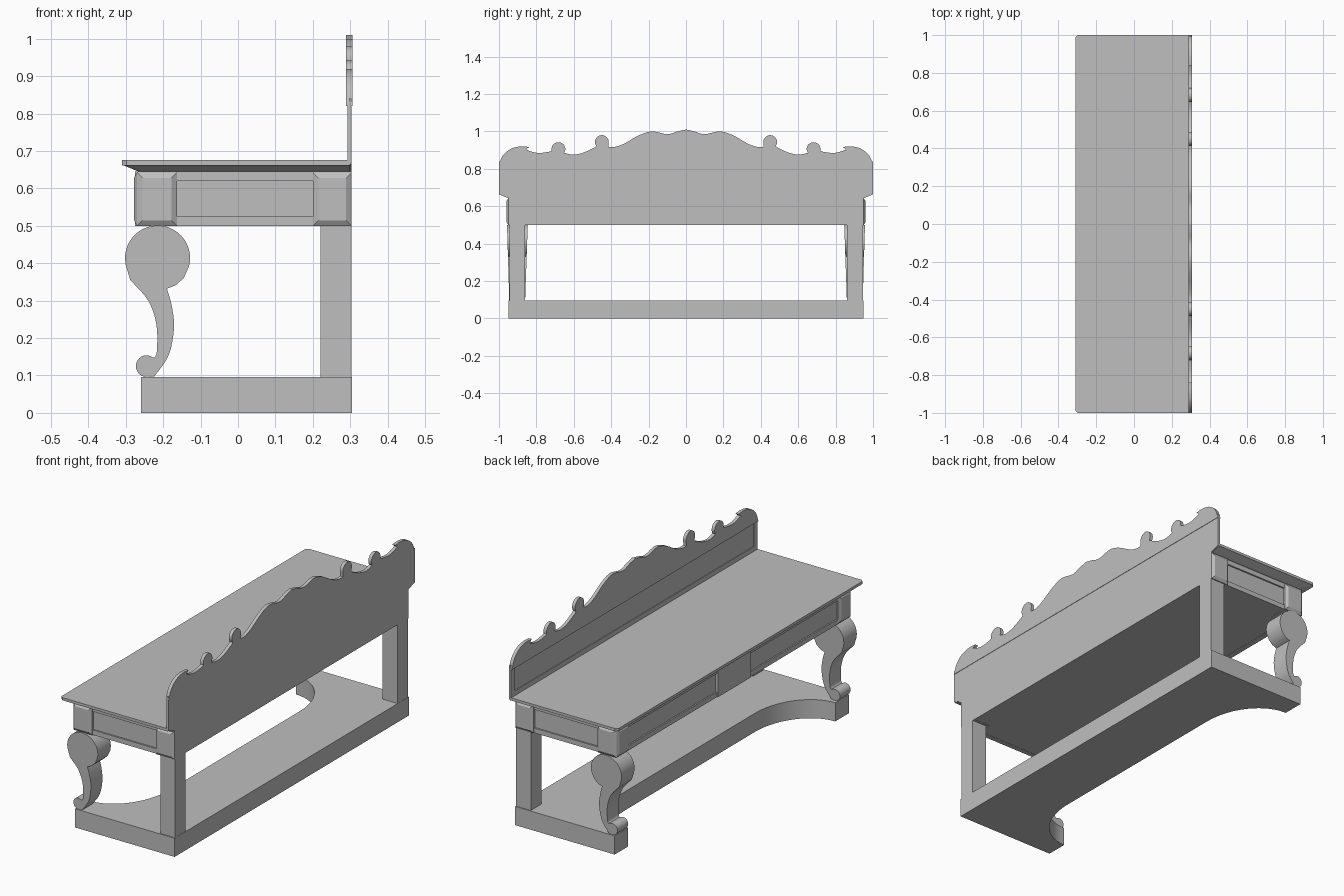
import bpy, bmesh, math
from mathutils import Vector

old = bpy.data.objects.get("Cube")
if old:
    bpy.data.objects.remove(old)

GREY = (0.52, 0.52, 0.52, 1)
mat = bpy.data.materials.new("plain grey")
mat.use_nodes = True
mat.diffuse_color = GREY
mat.node_tree.nodes["Principled BSDF"].inputs["Base Color"].default_value = GREY


def loft(name, first, last, smooth=False):
    """Solid between two matching outlines, capped at both ends."""
    bm = bmesh.new()
    a = [bm.verts.new(p) for p in first]
    b = [bm.verts.new(p) for p in last]
    bm.faces.new(a)
    bm.faces.new(b[::-1])
    for i in range(len(a)):
        j = (i + 1) % len(a)
        bm.faces.new((a[i], b[i], b[j], a[j]))
    bmesh.ops.recalc_face_normals(bm, faces=bm.faces)
    me = bpy.data.meshes.new(name)
    bm.to_mesh(me)
    bm.free()
    me.materials.append(mat)
    ob = bpy.data.objects.new(name, me)
    bpy.context.collection.objects.link(ob)
    if smooth:
        bpy.ops.object.select_all(action='DESELECT')
        ob.select_set(True)
        bpy.context.view_layer.objects.active = ob
        bpy.ops.object.shade_smooth_by_angle(angle=math.radians(35))
    return ob


def rect(x0, x1, y0, y1):
    return [(x0, y0), (x1, y0), (x1, y1), (x0, y1)]


def box(name, x0, x1, y0, y1, z0, z1):
    r = rect(x0, x1, y0, y1)
    return loft(name, [(x, y, z0) for x, y in r], [(x, y, z1) for x, y in r])


def arc(cx, cz, rx, rz, start, end, n=14):
    angles = [math.radians(start + (end - start) * i / n) for i in range(n + 1)]
    return [(cx + rx * math.cos(t), cz + rz * math.sin(t)) for t in angles]


def curve(pts, steps=5):
    """Smooth line through a few points."""
    p = [Vector(q) for q in [pts[0], *pts, pts[-1]]]
    out = []
    for a, b, c, d in zip(p, p[1:], p[2:], p[3:]):
        for i in range(steps):
            t = i / steps
            q = b * 2 + (c - a) * t + (a * 2 - b * 5 + c * 4 - d) * t**2 \
                + (b * 3 - a - c * 3 + d) * t**3
            out.append(tuple(q / 2))
    return out + [tuple(pts[-1])]


def mirrored(half):
    """Complete a (y, z) outline that runs outward from y = 0."""
    left = [(-y, z) for y, z in reversed(half) if y > 0]
    return left + half


# Base plinth with a curved recess between the front feet
half = [(0, -0.02)] + arc(0.53, -0.26, 0.31, 0.24, 90, 0) + [(0.95, -0.26), (0.95, 0.305)]
plan = mirrored(half)
loft("base_plinth", [(x, y, 0) for y, x in plan], [(x, y, 0.096) for y, x in plan], True)

# Scroll leg profile in (x, z)
leg = arc(-0.215, 0.414, 0.087, 0.087, -15, 200, 26)
leg += curve([(-0.288, 0.355), (-0.24, 0.3), (-0.218, 0.235), (-0.217, 0.165), (-0.224, 0.148)])
leg += arc(-0.245, 0.125, 0.028, 0.029, 55, 270)
leg += curve([(-0.224, 0.097), (-0.185, 0.155), (-0.171, 0.23), (-0.178, 0.29), (-0.19, 0.332)])
leg += curve([(-0.165, 0.342), (-0.145, 0.361)], 2)


def leg_side(sign, outer):
    ring = []
    for x, z in leg:
        t = max(0, (z - 0.1) / 0.4)
        y = 0.945 + 0.012 * t if outer else 0.86 - 0.014 * t
        ring.append((x, sign * y, z))
    return ring


for sign, side in ((1, "left"), (-1, "right")):
    def span(a, b):
        return sorted((sign * a, sign * b))

    loft(side + "_scroll_leg", leg_side(sign, False), leg_side(sign, True), True)
    box(side + "_rear_post", 0.22, 0.304, *span(0.86, 0.945), 0.09, 0.505)

    # Side apron rails around the recessed panel
    for part, z0, z1 in (("lower", 0.5, 0.525), ("upper", 0.62, 0.645)):
        box(f"{side}_side_{part}_rail", -0.165, 0.2, *span(0.92, 0.946), z0, z1)
        box(f"{side}_drawer_{part}_rail", -0.27, -0.24, *span(0.13, 0.85), z0, z1)

    # Corner blocks with bevelled raised faces
    for part, x0, x1 in (("front", -0.27, -0.163), ("rear", 0.2, 0.304)):
        box(f"{side}_{part}_corner_block", x0, x1, *span(0.848, 0.95), 0.5, 0.645)
        outline = rect(x0, x1, 0.5, 0.643)
        inner = rect(x0 + 0.015, x1 - 0.015, 0.515, 0.628)
        loft(f"{side}_{part}_block_side_face", [(x, sign * 0.95, z) for x, z in outline],
             [(x, sign * 0.96, z) for x, z in inner])
    lo, hi = span(0.848, 0.95)
    loft(side + "_block_front_face", [(-0.27, y, z) for y, z in rect(lo, hi, 0.5, 0.643)],
         [(-0.278, y, z) for y, z in rect(lo + 0.015, hi - 0.015, 0.515, 0.628)])

# Apron body and centre block
box("apron_body", -0.263, 0.3, -0.938, 0.938, 0.501, 0.646)
box("centre_block", -0.275, -0.24, -0.135, 0.135, 0.5, 0.645)

# Table top: thin slab over a sloping underside
CUT = 0.012


def top_ring(inset, z):
    x, y = -0.31 + inset, 1 - inset
    pts = [(0.3, -y), (0.3, y), (x + CUT, y), (x, y - CUT), (x, CUT - y), (x + CUT, -y)]
    return [(px, py, z) for px, py in pts]


loft("table_top", top_ring(0, 0.662), top_ring(0, 0.676))
loft("table_top_moulding", top_ring(0.045, 0.645), top_ring(0.003, 0.662))

# Backboard, narrower below the table top
board = mirrored([(0, 0.84), (1, 0.84), (1, 0.665), (0.955, 0.65), (0.945, 0.645),
                  (0.945, 0.5), (0, 0.5)])
board = [p for i, p in enumerate(board) if p not in board[:i]]
loft("backboard", [(0.297, y, z) for y, z in board], [(0.304, y, z) for y, z in board])

# Frame strips around the recessed back panel
box("back_panel_lower_strip", 0.293, 0.3, -1, 1, 0.67, 0.7)
for sign, side in ((1, "left"), (-1, "right")):
    y0, y1 = sorted((sign * 0.97, sign))
    box(side + "_back_panel_strip", 0.293, 0.3, y0, y1, 0.7, 0.825)

# Carved crest: waves, two knobs per side and hooked ends
crest = curve([(0, 1.01), (0.045, 1.0), (0.1, 0.985), (0.18, 1.0), (0.25, 0.98),
               (0.33, 0.935), (0.38, 0.917), (0.415, 0.917)])
crest += arc(0.45, 0.943, 0.037, 0.037, 200, -35)
crest += curve([(0.487, 0.915), (0.55, 0.886), (0.605, 0.876), (0.652, 0.886)])
crest += arc(0.682, 0.906, 0.037, 0.036, 200, -15)
crest += curve([(0.728, 0.892), (0.78, 0.885), (0.82, 0.89), (0.855, 0.903)])
crest += curve([(0.838, 0.917), (0.89, 0.919), (0.94, 0.905), (0.98, 0.87), (1, 0.82)])
crest = mirrored(crest)
loft("carved_crest", [(0.289, y, z) for y, z in crest], [(0.306, y, z) for y, z in crest], True)
